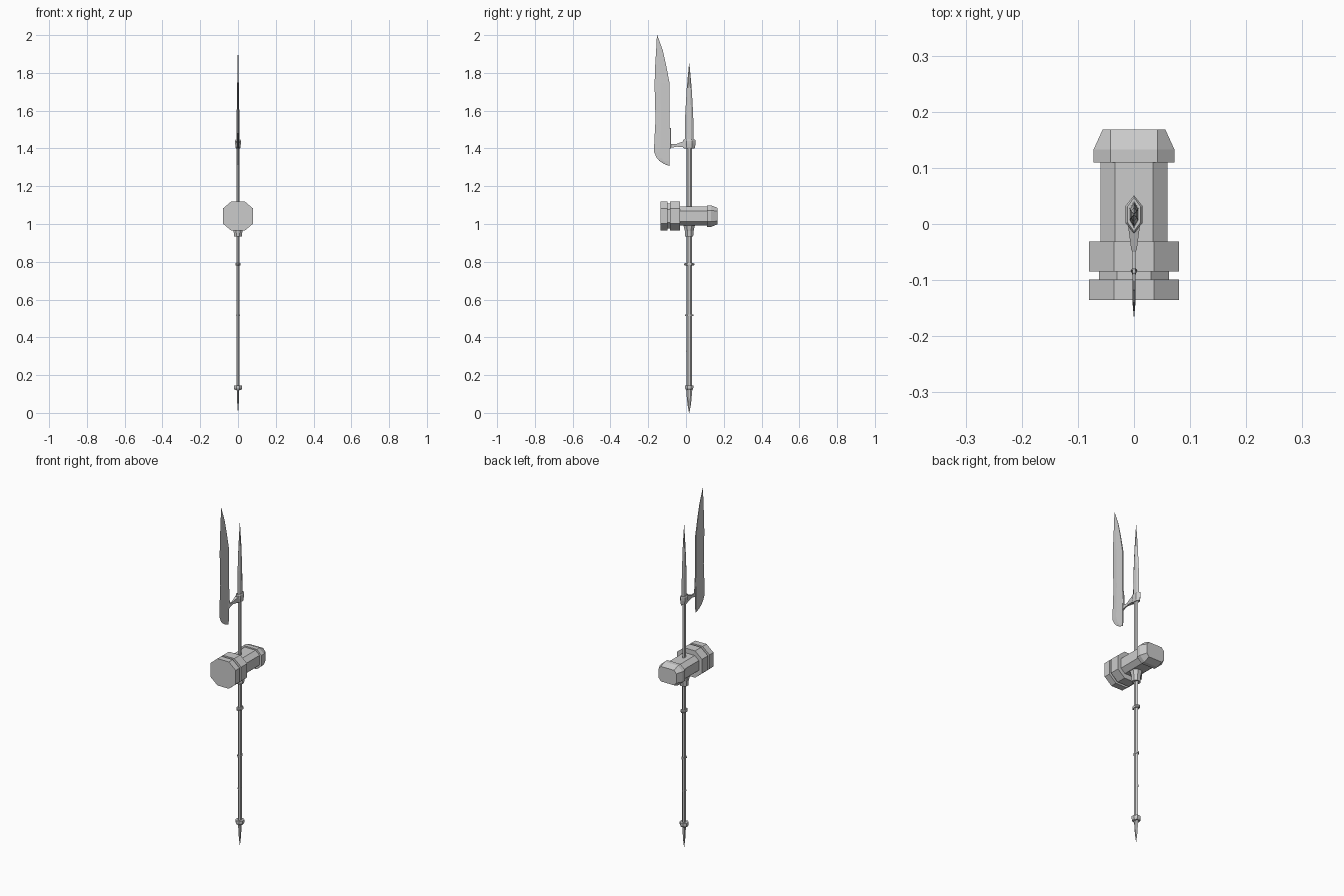
import bpy, bmesh, math
from mathutils import Vector

if "Cube" in bpy.data.objects:
    bpy.data.objects.remove(bpy.data.objects["Cube"])

SHAFT_Y = 0.017
HEAD_Z = 1.042


def loft(name, rings):
    """Skin a list of equal-length point rings and cap both ends."""
    bm = bmesh.new()
    rows = [[bm.verts.new(Vector(p)) for p in ring] for ring in rings]
    n = len(rows[0])
    for a, b in zip(rows, rows[1:]):
        for i in range(n):
            j = (i + 1) % n
            bm.faces.new((a[i], a[j], b[j], b[i]))
    bm.faces.new(rows[0][::-1])
    bm.faces.new(rows[-1])
    bmesh.ops.remove_doubles(bm, verts=bm.verts, dist=1e-5)
    bmesh.ops.recalc_face_normals(bm, faces=bm.faces)
    mesh = bpy.data.meshes.new(name)
    bm.to_mesh(mesh)
    bm.free()
    obj = bpy.data.objects.new(name, mesh)
    bpy.context.collection.objects.link(obj)
    return obj


def hex_ring(z, hx, hy):
    """Long hexagon pointing along y, centred on the shaft."""
    pts = [(0, hy), (hx, hy * 0.45), (hx, -hy * 0.45),
           (0, -hy), (-hx, -hy * 0.45), (-hx, hy * 0.45)]
    return [(x, SHAFT_Y + y, z) for x, y in pts]


def hex_post(name, *sections):
    return loft(name, [hex_ring(*s) for s in sections])


def oct_ring_z(z, r):
    k = math.cos(math.pi / 8)
    return [(r / k * math.cos(math.pi * (i + .5) / 4),
             SHAFT_Y + r / k * math.sin(math.pi * (i + .5) / 4), z) for i in range(8)]


def oct_ring_y(y, hx, hz, cx, cz):
    """Chamfered rectangle facing y; cx, cz are the half flat lengths."""
    pts = [(hx, cz), (cx, hz), (-cx, hz), (-hx, cz),
           (-hx, -cz), (-cx, -hz), (cx, -hz), (hx, -cz)]
    return [(x, y, HEAD_Z + z) for x, z in pts]


# Shaft
hex_post("lower_shaft", (0.12, .008, .014), (0.95, .008, .014))
hex_post("upper_shaft", (0.93, .007, .015), (1.42, .007, .015))

# Shaft rings
hex_post("grip_ring", (0.779, .013, .022), (0.783, .014, .028),
         (0.789, .014, .028), (0.793, .013, .022))
hex_post("middle_ring", (0.512, .010, .022), (0.520, .010, .022))
hex_post("small_ring", (0.323, .009, .016), (0.329, .009, .016))

# Butt collar and spike
loft("butt_collar", [oct_ring_z(0.122, .018), oct_ring_z(0.132, .022), oct_ring_z(0.146, .022)])
hex_post("butt_spike", (0.0, .0005, .001), (0.05, .004, .010), (0.13, .007, .017))

# Top collar and long spike
hex_post("top_collar", (1.40, .011, .028), (1.405, .013, .030), (1.425, .015, .034),
         (1.442, .015, .034), (1.447, .012, .030))
hex_post("top_spike", (1.43, .008, .024), (1.58, .007, .021), (1.72, .005, .013), (1.85, .0005, .001))

# Hammer socket under the head
loft("head_socket", [oct_ring_z(0.933, .021), oct_ring_z(0.962, .023), oct_ring_z(1.0, .032)])

# Hammer head, stepped from the striking face to the rear cap
body = (.060, .050, .034, .028)
big = (.080, .077, .036, .040)
neck = (.062, .066, .030, .034)
cap = (.072, .057, .042, .030)
end = (.056, .043, .042, .026)
loft("hammer_head", [oct_ring_y(y, *s) for y, s in (
    (-.135, big), (-.099, big), (-.099, neck), (-.085, neck), (-.085, big),
    (-.031, big), (-.031, body), (.110, body), (.110, cap), (.133, cap), (.168, end))])

# Blade: z, cutting edge y, back y, half thickness
stations = [(1.308, -.090, -.088, .001), (1.318, -.117, -.088, .002), (1.333, -.140, -.087, .003),
            (1.350, -.155, -.087, .003), (1.382, -.170, -.087, .003), (1.47, -.166, -.087, .003),
            (1.56, -.161, -.088, .003), (1.66, -.165, -.088, .003), (1.75, -.166, -.088, .003),
            (1.84, -.163, -.105, .002), (1.92, -.158, -.123, .001), (2.0, -.154, -.152, .0002)]
rings = []
for z, edge, back, t in stations:
    mid = edge + (back - edge) * 0.4
    rings.append([(0, edge, z), (t, mid, z), (t, back, z), (-t, back, z), (-t, mid, z)])
loft("blade", rings)

# Back strip of the blade
strip = [(-.003, -.090), (.003, -.090), (.006, -.083), (.003, -.079), (-.003, -.079), (-.006, -.083)]
loft("blade_spine", [[(x * s, y, z) for x, y in strip] for z, s in ((1.40, 1), (1.43, 1), (1.507, .5))])

# Arm joining blade and top collar: y, half width, low z, high z
loft("blade_arm", [[(-w, y, lo), (w, y, lo), (w, y, hi), (-w, y, hi)] for y, w, lo, hi in (
    (-.082, .004, 1.403, 1.424), (-.050, .003, 1.409, 1.424),
    (-.045, .005, 1.409, 1.426), (.0, .011, 1.405, 1.442))])
